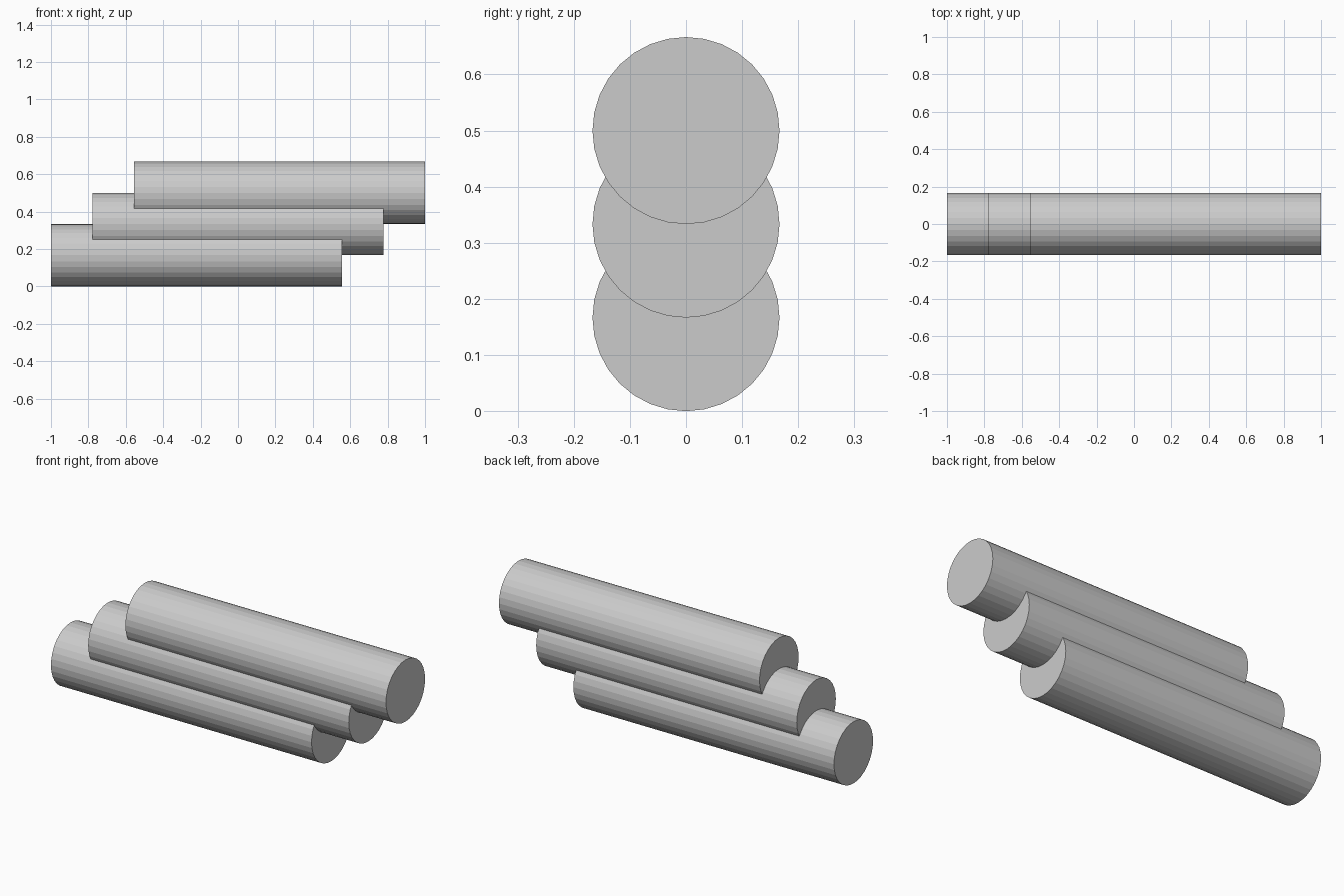
import bpy
import math

if "Cube" in bpy.data.objects:
    bpy.data.objects.remove(bpy.data.objects["Cube"])

RADIUS = 1 / 6
LENGTH = 14 / 9
STEP_X = 2 / 9      # sideways shift per layer
STEP_Z = 1 / 6      # rise per layer

# Three overlapping horizontal rods, each stepped up and to the right
for i, name in enumerate(("bottom_rod", "middle_rod", "top_rod")):
    bpy.ops.mesh.primitive_cylinder_add(
        vertices=32, radius=RADIUS, depth=LENGTH,
        location=((i - 1) * STEP_X, 0, RADIUS + i * STEP_Z),
        rotation=(0, math.pi / 2, 0))
    rod = bpy.context.object
    rod.name = name
    bpy.ops.object.transform_apply(location=False, rotation=True, scale=False)
